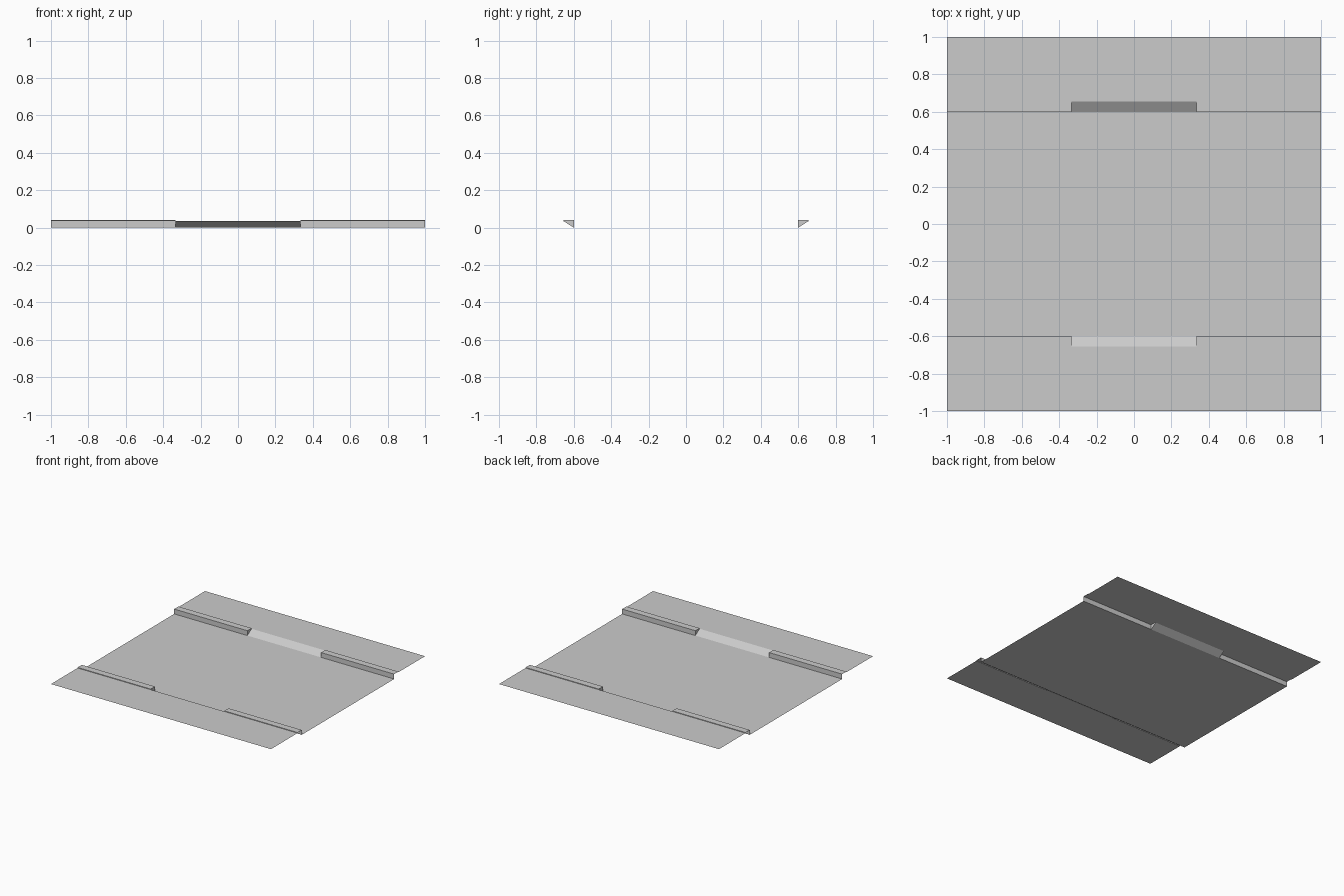
import bpy

if "Cube" in bpy.data.objects:
    bpy.data.objects.remove(bpy.data.objects["Cube"])

# Main dimensions
EDGE = 1.0      # half size of the tile
CURB_Y = 0.60   # curb face
BACK_Y = 0.655  # back of curb stone, top of ramp
RAMP_X = 0.335  # half width of the dropped curb
WALK_Z = 0.035  # pavement height
CURB_Z = 0.04   # curb top height

grey = bpy.data.materials.new("light_grey")
grey.diffuse_color = (0.6, 0.6, 0.6, 1)
grey.use_nodes = True
grey.node_tree.nodes["Principled BSDF"].inputs["Base Color"].default_value = grey.diffuse_color


def part(name, verts, faces, mirror=(False, True)):
    """Thin-surface part, optionally mirrored across x and y."""
    mesh = bpy.data.meshes.new(name)
    mesh.from_pydata(verts, [], faces)
    mesh.materials.append(grey)
    obj = bpy.data.objects.new(name, mesh)
    bpy.context.collection.objects.link(obj)
    if any(mirror):
        mod = obj.modifiers.new("mirror", 'MIRROR')
        mod.use_axis = (mirror[0], mirror[1], False)
        mod.use_mirror_merge = False
    return obj


def strip(name, x0, x1, profile, mirror):
    """Sweep a (y, z) profile from x0 to x1."""
    verts = [(x, y, z) for y, z in profile for x in (x0, x1)]
    faces = [(2 * i, 2 * i + 1, 2 * i + 3, 2 * i + 2)
             for i in range(len(profile) - 1)]
    return part(name, verts, faces, mirror)


# Sunken roadway in the middle
strip("roadway", -EDGE, EDGE, [(-CURB_Y, 0), (CURB_Y, 0)], (False, False))

# Raised pavement on both sides
strip("pavement", -EDGE, EDGE, [(BACK_Y, WALK_Z), (EDGE, WALK_Z)], (False, True))

# Sloped drop between the curbs
strip("ramp", -RAMP_X, RAMP_X, [(CURB_Y, 0), (BACK_Y, WALK_Z)], (False, True))

# Four curb stones: face, top and small step down to the pavement
strip("curb", RAMP_X, EDGE,
      [(CURB_Y, 0), (CURB_Y, CURB_Z), (BACK_Y, CURB_Z), (BACK_Y, WALK_Z)],
      (True, True))

# Curb ends beside the ramps
part("curb_end",
     [(RAMP_X, CURB_Y, 0), (RAMP_X, CURB_Y, CURB_Z),
      (RAMP_X, BACK_Y, CURB_Z), (RAMP_X, BACK_Y, WALK_Z)],
     [(0, 1, 2, 3)], (True, True))
